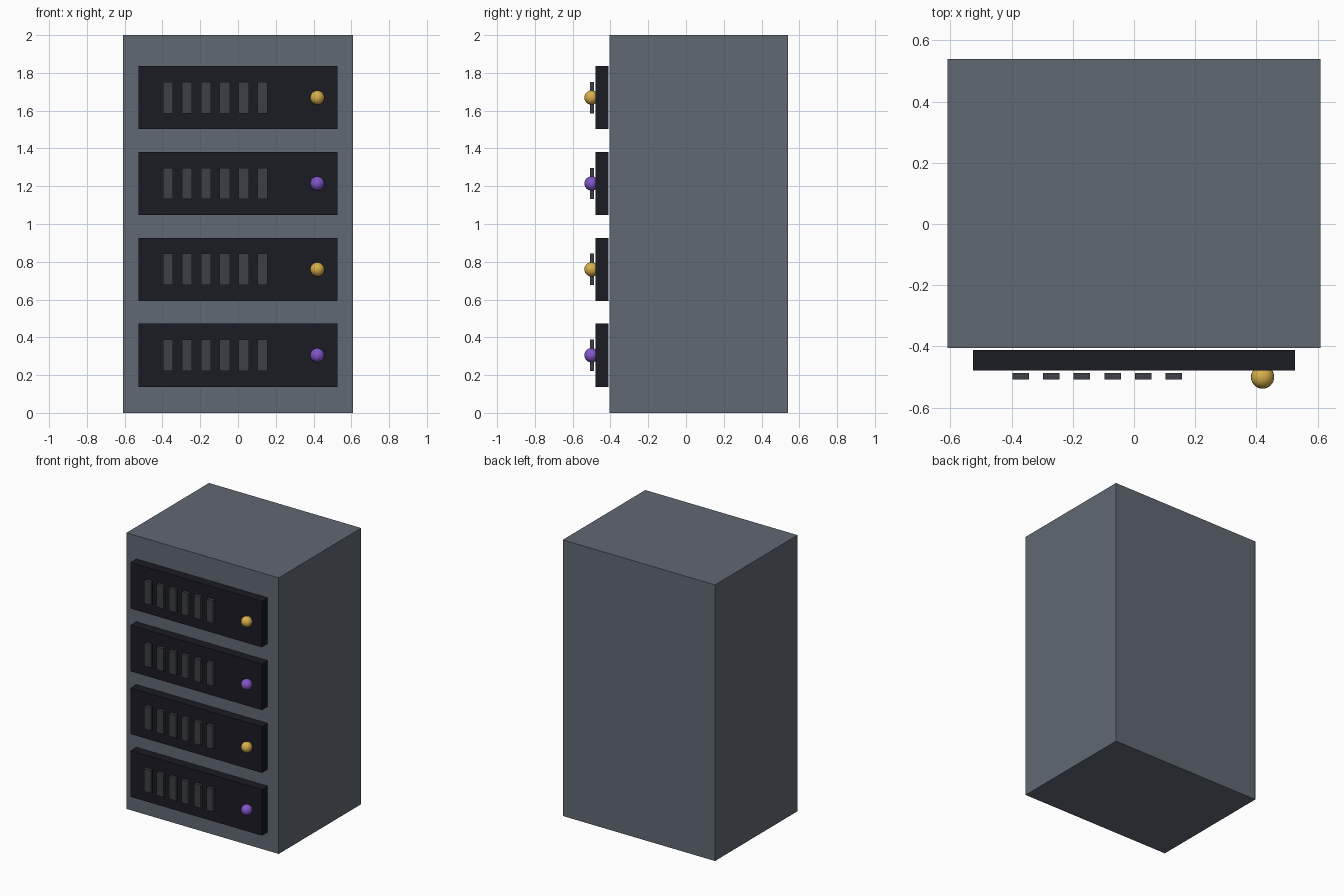
import bpy

if "Cube" in bpy.data.objects:
    bpy.data.objects.remove(bpy.data.objects["Cube"])


def material(name, rgb):
    mat = bpy.data.materials.new(name)
    mat.diffuse_color = (*rgb, 1.0)
    mat.use_nodes = True
    mat.node_tree.nodes["Principled BSDF"].inputs["Base Color"].default_value = mat.diffuse_color
    return mat


SLATE = material("slate", (0.12, 0.14, 0.17))
BLACK = material("dark_panel", (0.011, 0.011, 0.017))
VENT = material("vent_grey", (0.045, 0.05, 0.06))
GOLD = material("gold", (0.68, 0.43, 0.07))
PURPLE = material("purple", (0.22, 0.09, 0.58))


def box(name, center, size, mat):
    bpy.ops.mesh.primitive_cube_add(size=1, location=center)
    obj = bpy.context.object
    obj.name = name
    obj.scale = size
    bpy.ops.object.transform_apply(location=False, rotation=False, scale=True)
    obj.data.materials.append(mat)
    return obj


def light(name, center, radius, mat):
    bpy.ops.mesh.primitive_uv_sphere_add(segments=24, ring_count=12,
                                         radius=radius, location=center)
    obj = bpy.context.object
    obj.name = name
    bpy.ops.object.shade_smooth()
    obj.data.materials.append(mat)
    return obj


# Rack cabinet
box("cabinet", (0, 0.067, 1.0), (1.22, 0.944, 2.0), SLATE)

# Four server units, each with six vent bars and a status light
for i in range(4):
    z = 0.305 + i * 0.4547
    box(f"server_panel_{i + 1}", (0, -0.445, z), (1.053, 0.067, 0.334), BLACK)
    for j in range(6):
        box(f"vent_bar_{i + 1}_{j + 1}", (-0.37 + j * 0.1, -0.497, z),
            (0.054, 0.022, 0.166), VENT)
    light(f"status_light_{i + 1}", (0.42, -0.5, z), 0.038,
          GOLD if i % 2 else PURPLE)
